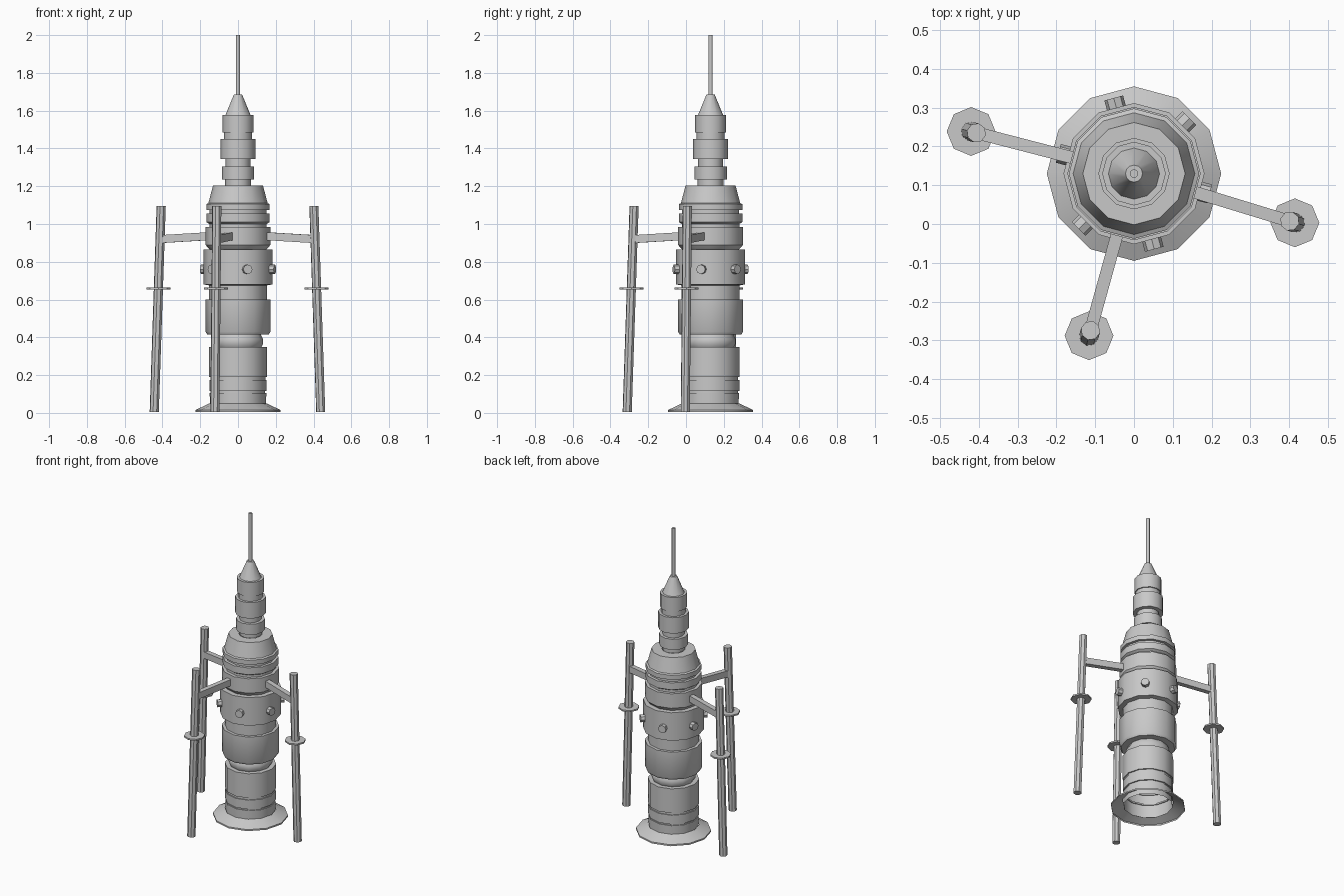
import bpy, bmesh, math
from mathutils import Vector, Matrix

cube = bpy.data.objects.get("Cube")
if cube:
    bpy.data.objects.remove(cube, do_unlink=True)

grey = bpy.data.materials.new("light grey metal")
grey.use_nodes = True
tone = (0.58, 0.58, 0.58, 1)
grey.diffuse_color = tone
grey.node_tree.nodes["Principled BSDF"].inputs["Base Color"].default_value = tone

AXIS = Vector((0, 0.13, 0))  # centre line of the rocket


def finish(name, bm):
    """Turn a bmesh into a named object, smooth with sharp edges kept."""
    mesh = bpy.data.meshes.new(name)
    bm.to_mesh(mesh)
    bm.free()
    mesh.materials.append(grey)
    mesh.shade_smooth()
    mesh.set_sharp_from_angle(angle=math.radians(35))
    obj = bpy.data.objects.new(name, mesh)
    bpy.context.collection.objects.link(obj)
    return obj


def lathe(name, profile, sides=12, cap=False):
    """Turn (radius, height) points round the rocket axis."""
    bm = bmesh.new()
    rings = []
    for r, z in profile:
        rings.append([bm.verts.new(AXIS + Vector((r * math.cos(a), r * math.sin(a), z)))
                      for a in (math.tau * k / sides for k in range(sides))])
    for low, high in zip(rings, rings[1:]):
        for k in range(sides):
            n = (k + 1) % sides
            bm.faces.new((low[k], low[n], high[n], high[k]))
    if cap:
        bm.faces.new(rings[-1])
    return finish(name, bm)


def placed(start, end):
    """Matrix that lays local z along the line from start to end."""
    turn = (end - start).to_track_quat('Z', 'Y').to_matrix().to_4x4()
    return Matrix.Translation((start + end) / 2) @ turn


def rod(name, start, end, radius, sides=8):
    bm = bmesh.new()
    bmesh.ops.create_cone(bm, cap_ends=True, segments=sides, radius1=radius, radius2=radius,
                          depth=(end - start).length, matrix=placed(start, end))
    return finish(name, bm)


def beam(name, start, end, width, height):
    bm = bmesh.new()
    size = Matrix.Diagonal((width, height, (end - start).length, 1))
    bmesh.ops.create_cube(bm, size=1, matrix=placed(start, end) @ size)
    return finish(name, bm)


def polar(r, degrees, z):
    a = math.radians(degrees)
    return AXIS + Vector((r * math.cos(a), r * math.sin(a), z))


# Open skirt and lower stage with ring grooves
lathe("base_flare", [(0.225, 0.005), (0.225, 0.015), (0.153, 0.05)])
lathe("lower_stage", [(0.148, 0.02), (0.15, 0.105), (0.144, 0.105), (0.144, 0.115),
                      (0.152, 0.115), (0.152, 0.175), (0.146, 0.175), (0.146, 0.19),
                      (0.154, 0.19), (0.154, 0.35), (0.125, 0.35)])
lathe("lower_neck", [(0.125, 0.35), (0.133, 0.365), (0.133, 0.39), (0.12, 0.415)])

# Middle stage and the wide collar
lathe("middle_stage", [(0.12, 0.415), (0.163, 0.415), (0.172, 0.43), (0.172, 0.6),
                       (0.153, 0.6), (0.153, 0.675)])
lathe("stud_collar", [(0.153, 0.675), (0.182, 0.68), (0.182, 0.865), (0.15, 0.865)])

# Upper stage rings and shoulder
lathe("upper_stage", [(0.15, 0.865), (0.16, 0.875), (0.172, 0.89), (0.172, 0.985),
                      (0.152, 0.985), (0.152, 1.0), (0.168, 1.01), (0.168, 1.055),
                      (0.15, 1.055), (0.15, 1.075), (0.168, 1.075), (0.168, 1.105),
                      (0.157, 1.11)])
lathe("shoulder", [(0.157, 1.11), (0.132, 1.205), (0.07, 1.205)])

# Stepped spire, nose and antenna
lathe("spire", [(0.068, 1.205), (0.068, 1.235), (0.086, 1.235), (0.086, 1.305),
                (0.066, 1.305), (0.066, 1.345), (0.092, 1.345), (0.092, 1.45),
                (0.075, 1.45), (0.075, 1.485), (0.082, 1.485), (0.082, 1.578), (0.066, 1.578)])
lathe("nose_cone", [(0.066, 1.578), (0.022, 1.685)], cap=True)
lathe("antenna", [(0.011, 1.68), (0.011, 2.0)], cap=True)

# Studs round the collar
for i in range(6):
    angle = 45 + 60 * i
    rod(f"stud_{i + 1}", polar(0.16, angle, 0.76), polar(0.202, angle, 0.76), 0.025)

# Outrigger poles, each with a disc and a support arm
for side, angle in (("right", 165.5), ("front", 254.5), ("left", 343)):
    foot, top = polar(0.458, angle, 0.005), polar(0.42, angle, 1.095)
    rod(f"{side}_pole", foot, top, 0.025)
    rod(f"{side}_disc", polar(0.434, angle, 0.654), polar(0.434, angle, 0.664), 0.063)
    beam(f"{side}_arm", polar(0.425, angle, 0.92), polar(0.15, angle, 0.936), 0.032, 0.042)
